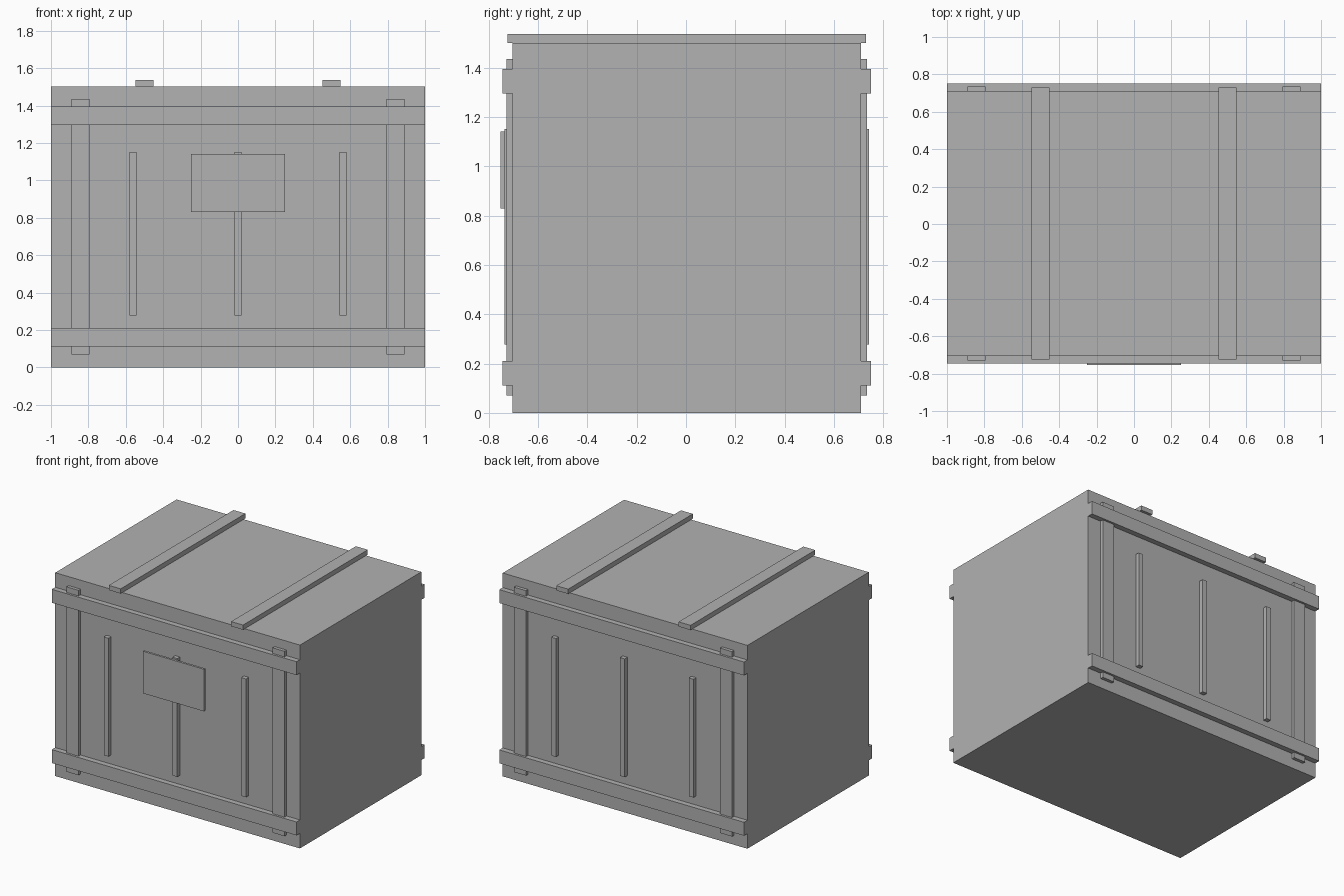
import bpy

if "Cube" in bpy.data.objects:
    bpy.data.objects.remove(bpy.data.objects["Cube"])

grey = bpy.data.materials.new("plain_grey")
grey.diffuse_color = (0.445, 0.445, 0.445, 1)
grey.use_nodes = True
grey.node_tree.nodes["Principled BSDF"].inputs["Base Color"].default_value = grey.diffuse_color


def box(name, x, y, z):
    """Box spanning the (min, max) ranges x, y and z."""
    ranges = (x, y, z)
    bpy.ops.mesh.primitive_cube_add(size=1, location=[(a + b) / 2 for a, b in ranges])
    ob = bpy.context.object
    ob.name = name
    ob.scale = [b - a for a, b in ranges]
    bpy.ops.object.transform_apply(location=False, rotation=False, scale=True)
    ob.data.materials.append(grey)
    return ob


def around(centre, width):
    return (centre - width / 2, centre + width / 2)


MID = 0.003      # centre of the crate in depth
HALF = 0.708     # half depth of the crate body

# Crate body
box("crate_body", (-1, 1), (MID - HALF, MID + HALF), (0, 1.502))

# Battens across the lid
for x in (-0.5, 0.5):
    box("lid_batten", around(x, 0.097), (MID - 0.728, MID + 0.728), (1.502, 1.537))

# Framing on the front and back
for side, label in ((-1, "front"), (1, "back")):
    def layer(depth):
        return sorted((MID + side * HALF, MID + side * (HALF + depth)))

    for z in (0.161, 1.345):
        box(label + "_rail", (-1, 1), layer(0.040), around(z, 0.099))
    for x in (-0.842, 0.842):
        box(label + "_post", around(x, 0.097), layer(0.024), (0.07, 1.436))
    for x in (-0.562, 0, 0.562):
        box(label + "_strip", around(x, 0.038), layer(0.032), (0.278, 1.152))

# Sign plate resting on the middle front strip
box("sign_plate", (-0.25, 0.25), (-0.753, -0.737), (0.83, 1.141))
